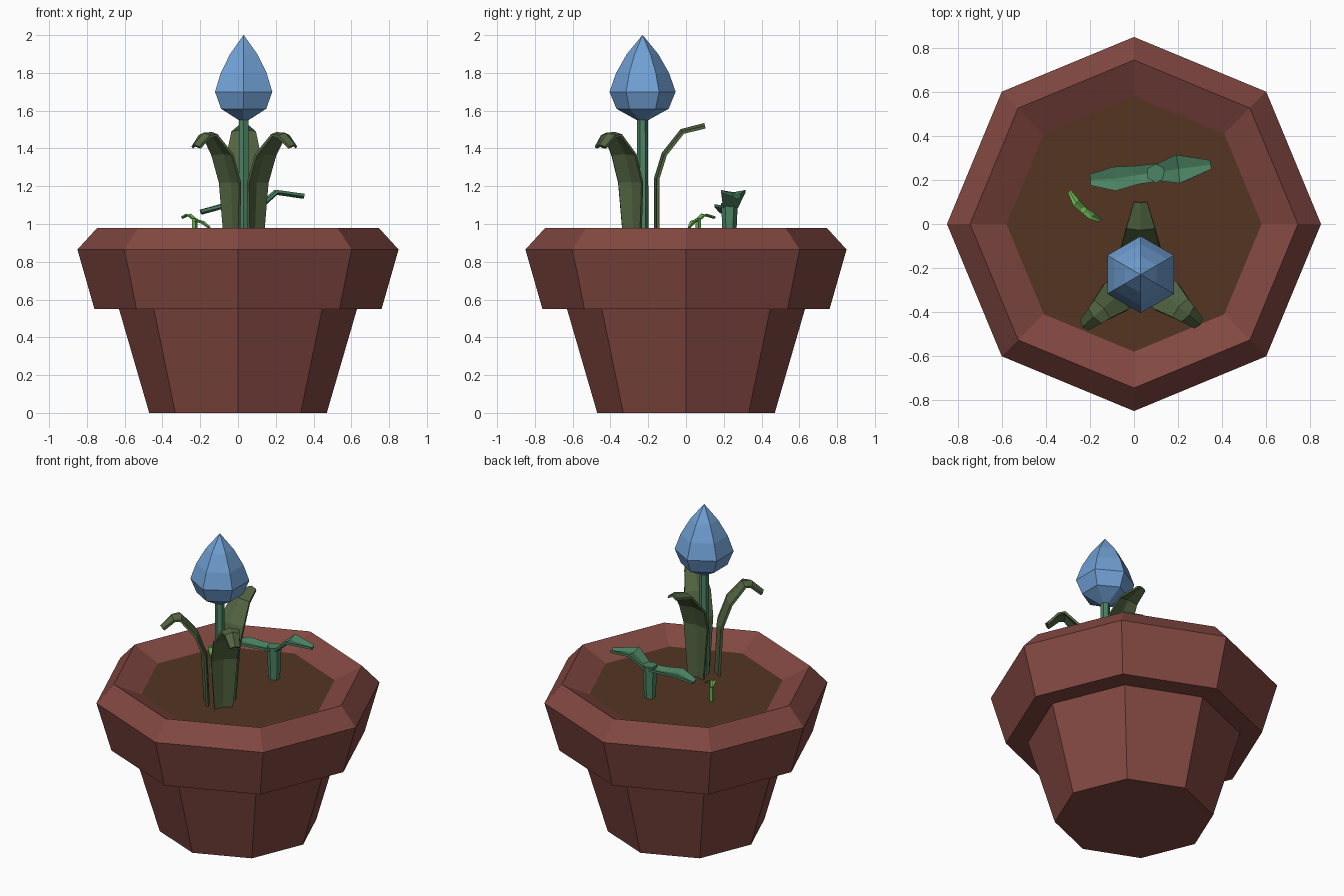
import bpy, bmesh, math
from mathutils import Vector

if "Cube" in bpy.data.objects:
    bpy.data.objects.remove(bpy.data.objects["Cube"])


def material(name, rgb):
    m = bpy.data.materials.new(name)
    m.diffuse_color = (*rgb, 1)
    m.use_nodes = True
    m.node_tree.nodes["Principled BSDF"].inputs["Base Color"].default_value = m.diffuse_color
    return m


TERRACOTTA = material("terracotta", (0.223, 0.064, 0.053))
SOIL = material("soil", (0.088, 0.036, 0.016))
BLUE = material("petal blue", (0.162, 0.352, 0.658))
LEAF = material("olive leaf", (0.083, 0.126, 0.052))
TEAL = material("teal green", (0.072, 0.230, 0.125))
LIME = material("bright green", (0.141, 0.440, 0.085))


def finish(name, bm, mat):
    bmesh.ops.remove_doubles(bm, verts=bm.verts, dist=0.0005)
    bmesh.ops.recalc_face_normals(bm, faces=bm.faces)
    me = bpy.data.meshes.new(name)
    bm.to_mesh(me)
    bm.free()
    me.materials.append(mat)
    ob = bpy.data.objects.new(name, me)
    bpy.context.collection.objects.link(ob)
    return ob


def lathe(name, profile, sides, mat, center=(0, 0), turn=0.0, cap_top=True):
    """Faceted solid of revolution from (radius, z) points."""
    bm = bmesh.new()
    rings = []
    for r, z in profile:
        rings.append([bm.verts.new((center[0] + r * math.cos(turn + math.tau * i / sides),
                                    center[1] + r * math.sin(turn + math.tau * i / sides), z))
                      for i in range(sides)])
    for a, b in zip(rings, rings[1:]):
        for i in range(sides):
            j = (i + 1) % sides
            bm.faces.new((a[i], a[j], b[j], b[i]))
    bm.faces.new(rings[0][::-1])
    if cap_top:
        bm.faces.new(rings[-1])
    return finish(name, bm, mat)


def blade(name, path, widths, side, mat, fold=0.015, thick=0.015):
    """Creased leaf: a closed diamond-like section swept along a path."""
    bm = bmesh.new()
    side = Vector(side).normalized()
    pts = [Vector(p) for p in path]
    rings = []
    for i, (p, w) in enumerate(zip(pts, widths)):
        along = (pts[min(i + 1, len(pts) - 1)] - pts[max(i - 1, 0)]).normalized()
        n = side.cross(along).normalized()
        s = side * (w / 2)
        rings.append([bm.verts.new(v) for v in
                      (p - s, p - n * fold, p + s, p + s + n * thick,
                       p - n * (fold - thick), p - s + n * thick)])
    for a, b in zip(rings, rings[1:]):
        for i in range(6):
            j = (i + 1) % 6
            bm.faces.new((a[i], a[j], b[j], b[i]))
    for ring in (rings[0], rings[-1]):
        bm.faces.new(ring[:2] + ring[4:])
        bm.faces.new(ring[1:5])
    return finish(name, bm, mat)


# Octagonal pot with chunky rim, and the soil disc inside it
lathe("pot", [(0.47, 0), (0.63, 0.55), (0.76, 0.55), (0.85, 0.865),
              (0.745, 0.98), (0.58, 0.90)], 8, TERRACOTTA, cap_top=False)
lathe("soil", [(0.56, 0.87), (0.58, 0.90)], 8, SOIL)

# Flower: hexagonal stem and bud
FX, FY = 0.03, -0.23
lathe("flower_stem", [(0.032, 0.89), (0.028, 1.57)], 6, TEAL, (FX, FY), math.pi / 6)
lathe("flower_bud", [(0.03, 1.55), (0.138, 1.61), (0.175, 1.70), (0.140, 1.80),
                     (0.083, 1.90), (0.0008, 2.0)], 6, BLUE, (FX, FY), math.pi / 6)

# Three curling leaves around the flower stem, as (radius, z)
upright = [(0.075, 0.89), (0.075, 1.24), (0.115, 1.37), (0.21, 1.49), (0.33, 1.52)]
drooping = [(0.075, 0.89), (0.09, 1.22), (0.145, 1.37), (0.235, 1.475), (0.28, 1.47), (0.345, 1.41)]
for label, deg, prof, widths in (
        ("back", 90, upright, (0.11, 0.17, 0.18, 0.13, 0.06)),
        ("left", 222, drooping, (0.11, 0.16, 0.16, 0.11, 0.09, 0.06)),
        ("right", 320, drooping, (0.11, 0.16, 0.16, 0.11, 0.09, 0.06))):
    a = math.radians(deg)
    path = [(FX + r * math.cos(a), FY + r * math.sin(a), z) for r, z in prof]
    blade(label + "_leaf", path, widths, (-math.sin(a), math.cos(a), 0), LEAF)

# Two-leaved teal seedling
blade("seedling_leaves",
      [(-0.2, 0.20, 1.075), (-0.09, 0.205, 1.105), (0.01, 0.222, 1.10),
       (0.11, 0.235, 1.10), (0.2, 0.25, 1.18), (0.35, 0.27, 1.16)],
      (0.05, 0.11, 0.085, 0.08, 0.13, 0.04), (-0.13, 1, 0), TEAL, fold=-0.012)
lathe("seedling_stem", [(0.034, 0.89), (0.044, 1.11)], 6, TEAL, (0.10, 0.23), math.pi / 6)

# Tiny bright sprout
blade("sprout_leaves",
      [(-0.295, 0.15, 1.04), (-0.262, 0.095, 1.055), (-0.225, 0.06, 1.025),
       (-0.19, 0.035, 1.015), (-0.15, 0.015, 0.985)],
      (0.018, 0.038, 0.03, 0.035, 0.014), (0.65, 0.75, 0), LIME, fold=-0.005, thick=0.008)
lathe("sprout_stem", [(0.014, 0.89), (0.016, 1.03)], 5, LIME, (-0.23, 0.065))
